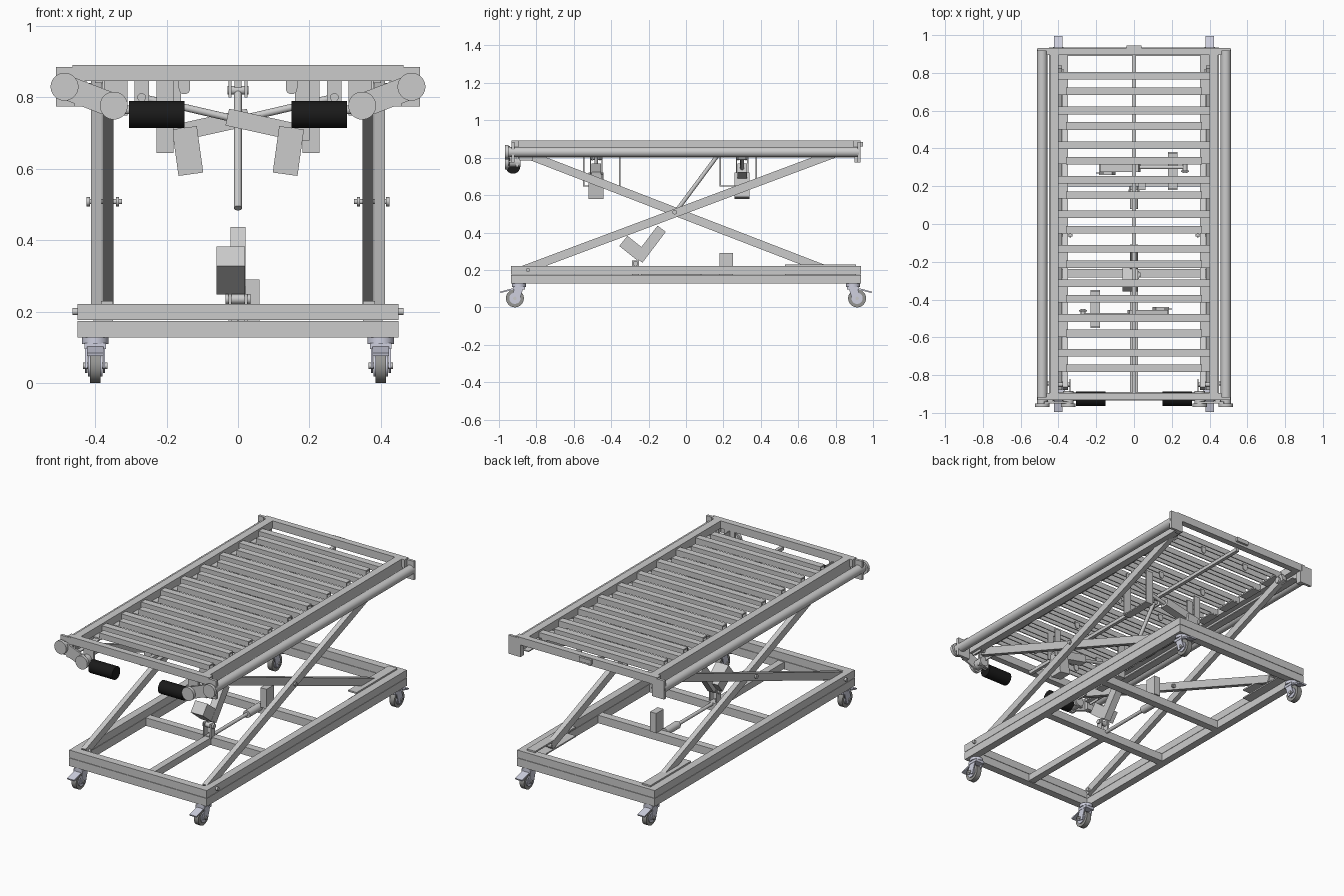
import bpy, bmesh
from mathutils import Vector, Matrix


def mat(name, c):
    m = bpy.data.materials.new(name)
    m.diffuse_color = (*c, 1)
    return m


BLACK = mat("black_rubber", (0.01, 0.01, 0.01))
STEEL = mat("caster_steel", (0.62, 0.63, 0.74))
DARK = mat("wheel_grey", (0.3, 0.3, 0.29))


def finish(name, bm, m=None):
    me = bpy.data.meshes.new(name)
    bm.to_mesh(me)
    bm.free()
    ob = bpy.data.objects.new(name, me)
    bpy.context.collection.objects.link(ob)
    if m:
        me.materials.append(m)
    return ob


def box(name, x0, x1, y0, y1, z0, z1, m=None):
    bm = bmesh.new()
    bmesh.ops.create_cube(bm, size=1, matrix=Matrix.Translation(
        ((x0 + x1) / 2, (y0 + y1) / 2, (z0 + z1) / 2)) @ Matrix.Diagonal(
        (abs(x1 - x0), abs(y1 - y0), abs(z1 - z0), 1)))
    return finish(name, bm, m)


def frame(p, q, side):
    p, q = Vector(p), Vector(q)
    d = (q - p).normalized()
    s = Vector(side)
    s = (s - d * s.dot(d)).normalized()
    r = Matrix((s, d.cross(s), d)).transposed().to_4x4()
    return Matrix.Translation((p + q) / 2) @ r, (q - p).length


# bar of width w along "side" and thickness h, from p to q
def beam(name, p, q, w, h, side=(1, 0, 0), m=None):
    t, n = frame(p, q, side)
    bm = bmesh.new()
    bmesh.ops.create_cube(bm, size=1, matrix=t @ Matrix.Diagonal((w, h, n, 1)))
    return finish(name, bm, m)


def cyl(name, p, q, r, m=None, seg=28):
    t, n = frame(p, q, (0.3, 0.5, 0.81))
    bm = bmesh.new()
    bmesh.ops.create_cone(bm, cap_ends=True, segments=seg, radius1=r, radius2=r, depth=n, matrix=t)
    for f in bm.faces:
        f.smooth = len(f.verts) == 4
    for e in bm.edges:
        e.smooth = all(len(f.verts) == 4 for f in e.link_faces)
    return finish(name, bm, m)


# base frame: two stacked layers of square tube
for z0, z1, n in ((0.127, 0.174, "lower"), (0.176, 0.221, "upper")):
    for s in (-1, 1):
        box(f"base_{n}_side", s * 0.405, s * 0.45, -0.89, 0.89, z0, z1)
        box(f"base_{n}_end", -0.45, 0.45, s * 0.89, s * 0.935, z0, z1)
for y in (-0.26, 0.22):
    box("base_crossbar", -0.405, 0.405, y - 0.022, y + 0.022, 0.127, 0.174)
box("base_center_bar", -0.02, 0.02, -0.89, -0.28, 0.13, 0.17)
for s in (-1, 1):
    box("base_roller_track", s * 0.35, s * 0.405, 0.53, 0.91, 0.221, 0.23)
    box("base_roller_track_floor", s * 0.35, s * 0.405, 0.53, 0.91, 0.17, 0.178)

# casters with brake levers
for sx in (-1, 1):
    for sy in (-1, 1):
        x, y = sx * 0.4, sy * 0.915
        cyl("caster_wheel", (x - 0.015, y, 0.048), (x + 0.015, y, 0.048), 0.048, DARK)
        cyl("caster_hub", (x - 0.02, y, 0.048), (x + 0.02, y, 0.048), 0.03, STEEL)
        cyl("caster_axle", (x - 0.034, y, 0.048), (x + 0.034, y, 0.048), 0.009)
        for k in (-1, 1):
            beam("caster_fork", (x + k * 0.025, y, 0.035), (x + k * 0.025, y - sy * 0.022, 0.105),
                 0.006, 0.045, m=STEEL)
        box("caster_crown", x - 0.03, x + 0.03, y - sy * 0.055, y + sy * 0.01, 0.095, 0.112, STEEL)
        cyl("caster_swivel", (x, y - sy * 0.022, 0.11), (x, y - sy * 0.022, 0.128), 0.037, STEEL)
        beam("caster_brake", (x, y + sy * 0.01, 0.098), (x, sy * 0.993, 0.08), 0.045, 0.008, m=STEEL)

# scissor legs: outer pair rises to the back, inner pair rises to the front
for s in (-1, 1):
    beam("outer_scissor_leg", (s * 0.397, -0.87, 0.2), (s * 0.397, 0.83, 0.836), 0.03, 0.045)
    beam("inner_scissor_leg", (s * 0.364, -0.87, 0.825), (s * 0.364, 0.75, 0.2), 0.03, 0.045)
    cyl("scissor_pivot_bolt", (s * 0.325, -0.06, 0.508), (s * 0.425, -0.06, 0.508), 0.007)
    for x in (0.333, 0.415):
        cyl("scissor_pivot_nut", (s * x, -0.06, 0.508), (s * (x + 0.009), -0.06, 0.508), 0.013, seg=6)
    cyl("lower_leg_pin", (s * 0.37, -0.845, 0.2), (s * 0.463, -0.845, 0.2), 0.01)
    cyl("lower_leg_roller", (s * 0.35, 0.74, 0.203), (s * 0.405, 0.74, 0.203), 0.02)
    cyl("upper_leg_pin", (s * 0.335, -0.85, 0.815), (s * 0.43, -0.85, 0.815), 0.012)
    cyl("upper_leg_roller", (s * 0.37, 0.8, 0.822), (s * 0.43, 0.8, 0.822), 0.018)
    for x in (0.335, 0.424):
        box("upper_leg_bracket", s * x, s * (x + 0.006), -0.89, -0.82, 0.785, 0.85)

# bed frame
for s in (-1, 1):
    box("bed_side_rail_top", s * 0.40, s * 0.445, -0.9, 0.9, 0.847, 0.891)
    box("bed_side_rail_lip", s * 0.435, s * 0.445, -0.9, 0.9, 0.80, 0.847)
    box("bed_side_rail_flange", s * 0.40, s * 0.445, -0.9, 0.9, 0.80, 0.806)
    box("bed_end_beam", -0.464, 0.464, s * 0.895, s * 0.932, 0.846, 0.891)
    cyl("side_tube", (s * 0.486, -0.95, 0.83), (s * 0.486, 0.925, 0.83), 0.027)
    for y in (-0.925, 0.925):
        box("side_tube_plate", s * 0.44, s * 0.51, y - 0.008, y + 0.008, 0.775, 0.885)
        box("corner_bracket", s * 0.43, s * 0.458, y - 0.025, y + 0.008, 0.775, 0.846)
box("bed_center_bar", -0.01, 0.01, -0.9, 0.9, 0.826, 0.846)
box("rear_catch", -0.04, 0.04, 0.925, 0.945, 0.86, 0.885)

# paired slats: open channels with hanging lugs
for i in range(9):
    y = 0.743 - i * 0.1831
    for dy, w in ((0.041, 0.40), (-0.041, 0.36)):
        c = y + dy
        box("slat_top", -w, w, c - 0.02, c + 0.02, 0.872, 0.88)
        for k in (-1, 1):
            box("slat_wall", -w, w, c + k * 0.014, c + k * 0.02, 0.847, 0.872)
    for s in (-1, 1):
        box("slat_end_link", s * 0.35, s * 0.40, y - 0.06, y + 0.06, 0.84, 0.848)
        if i % 2 == 0:
            box("slat_lug", s * 0.15 - 0.016, s * 0.15 + 0.016, y + 0.038, y + 0.044, 0.825, 0.848)
            cyl("slat_lug_eye", (s * 0.15, y + 0.038, 0.825), (s * 0.15, y + 0.044, 0.825), 0.016)

# front end wheels, link arms and black rollers
for s in (-1, 1):
    beam("end_link_arm", (s * 0.486, -0.945, 0.83), (s * 0.348, -0.945, 0.777), 0.01, 0.068, (0, 1, 0))
    for x, z in ((0.486, 0.83), (0.348, 0.777)):
        cyl("end_disc", (s * x, -0.968, z), (s * x, -0.95, z), 0.039, seg=40)
    cyl("disc_spindle", (s * 0.348, -0.955, 0.777), (s * 0.348, -0.885, 0.777), 0.028)
    cyl("black_roller", (s * 0.306, -0.925, 0.752), (s * 0.15, -0.925, 0.752), 0.038, BLACK)
    cyl("roller_axle", (s * 0.355, -0.925, 0.765), (s * 0.30, -0.925, 0.765), 0.012)
    box("roller_hanger", s * 0.31, s * 0.375, -0.91, -0.895, 0.75, 0.85)

# main lift actuator on the centre line
beam("lift_actuator_body", (0, -0.255, 0.255), (0, -0.13, 0.42), 0.042, 0.055)
beam("lift_motor", (-0.02, -0.235, 0.275), (-0.02, -0.335, 0.355), 0.08, 0.07)
cyl("lift_foot_pin", (-0.035, -0.27, 0.235), (0.035, -0.27, 0.235), 0.014)
for s in (-1, 1):
    box("lift_foot_lug", s * 0.018, s * 0.026, -0.29, -0.25, 0.165, 0.25)
    box("lift_head_lug", s * 0.018, s * 0.026, 0.14, 0.2, 0.8, 0.85)
cyl("lift_rod", (0, -0.07, 0.49), (0, 0.175, 0.82), 0.011)
cyl("lift_head_pin", (-0.03, 0.172, 0.82), (0.03, 0.172, 0.82), 0.012)

# base control box with its link rod
box("base_control_box", 0.02, 0.06, 0.18, 0.25, 0.174, 0.29)
cyl("base_link_rod", (0, -0.24, 0.165), (0, 0.08, 0.165), 0.01)
cyl("base_link_sleeve", (0, 0.08, 0.165), (0, 0.2, 0.165), 0.022)

# two tilting actuators lying across the bed, mirrored to each other
for s, y in ((1, -0.48), (-1, 0.3)):
    beam("tilt_actuator_body", (-s * 0.03, y, 0.745), (s * 0.175, y, 0.70), 0.05, 0.048, (0, 1, 0))
    beam("tilt_motor", (s * 0.15, y, 0.715), (s * 0.132, y, 0.585), 0.08, 0.07, (0, 1, 0))
    cyl("tilt_rod", (-s * 0.02, y, 0.742), (-s * 0.27, y, 0.80), 0.01)
    cyl("tilt_rod_pin", (-s * 0.27, y - 0.03, 0.80), (-s * 0.27, y + 0.03, 0.80), 0.012)
    for k in (-1, 1):
        box("tilt_rod_lug", -s * 0.25, -s * 0.29, y + k * 0.018, y + k * 0.024, 0.785, 0.85)
        box("tilt_body_lug", s * 0.16, s * 0.2, y + k * 0.027, y + k * 0.033, 0.68, 0.85)
    # U-shaped control hangers
    c = -0.45 if s > 0 else 0.28
    x = -s * 0.205
    for k in (-1, 1):
        box("hanger_side", x - 0.024, x + 0.024, c + k * 0.092, c + k * 0.1, 0.645, 0.85)
    box("hanger_floor", x - 0.024, x + 0.024, c - 0.1, c + 0.1, 0.645, 0.652)
